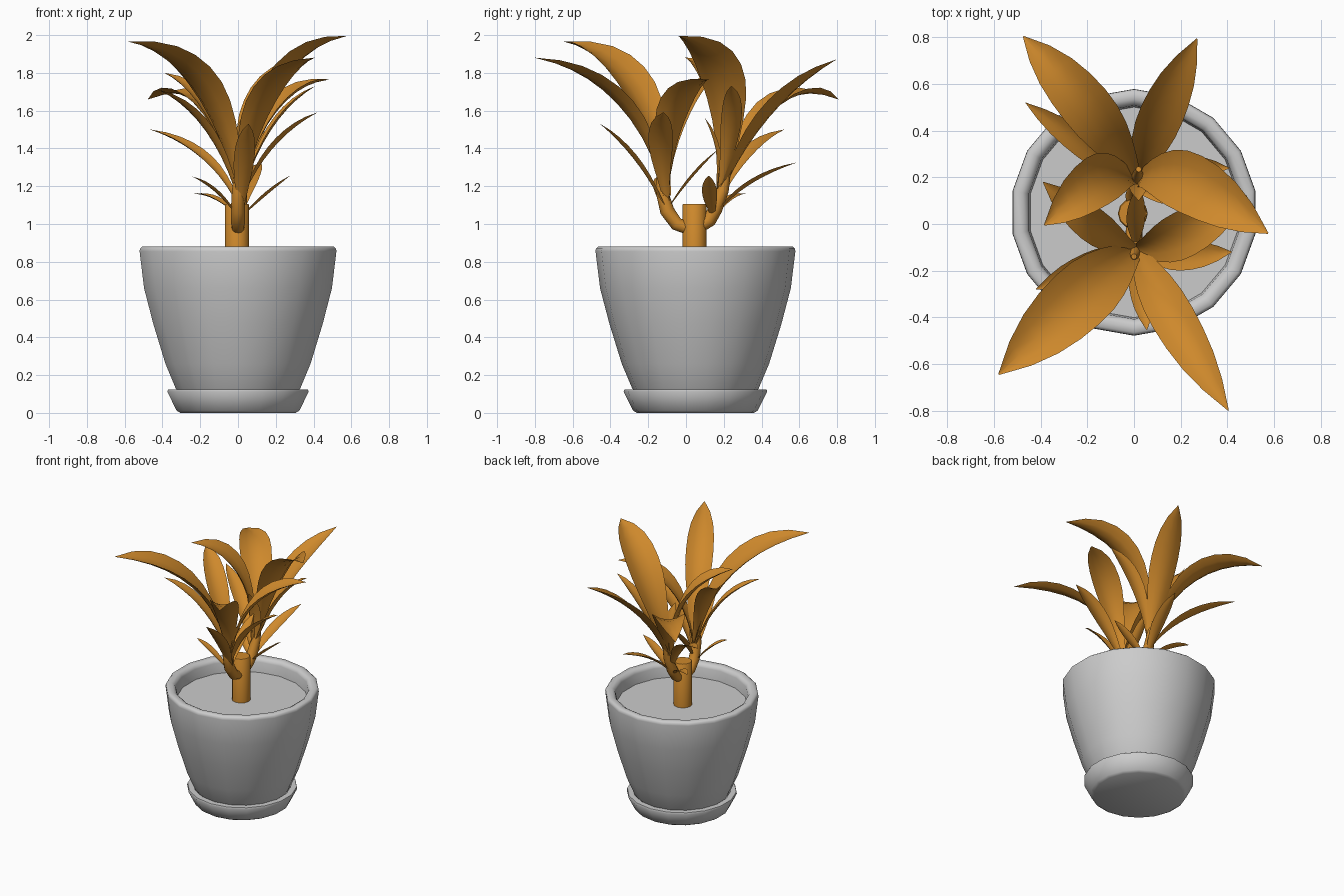
import bpy, bmesh, math
from mathutils import Vector

if "Cube" in bpy.data.objects:
    bpy.data.objects.remove(bpy.data.objects["Cube"])

CENTRE = Vector((0, 0.05, 0))
leaf_mat = bpy.data.materials.new("plant_orange")
leaf_mat.diffuse_color = (0.62, 0.25, 0.025, 1)
leaf_mat.use_nodes = True
leaf_mat.node_tree.nodes["Principled BSDF"].inputs["Base Color"].default_value = leaf_mat.diffuse_color


def finish(name, bm, mat=None, angle=40):
    bmesh.ops.recalc_face_normals(bm, faces=bm.faces)
    me = bpy.data.meshes.new(name)
    bm.to_mesh(me)
    bm.free()
    ob = bpy.data.objects.new(name, me)
    bpy.context.collection.objects.link(ob)
    if mat:
        me.materials.append(mat)
    bpy.ops.object.select_all(action='DESELECT')
    ob.select_set(True)
    bpy.context.view_layer.objects.active = ob
    bpy.ops.object.shade_smooth_by_angle(angle=math.radians(angle))
    return ob


def lathe(name, profile, sides=18):
    bm = bmesh.new()
    vs = [bm.verts.new(CENTRE + Vector((0, r, z))) for r, z in profile]
    es = [bm.edges.new(p) for p in zip(vs, vs[1:])]
    bmesh.ops.spin(bm, geom=vs + es, cent=CENTRE, axis=(0, 0, 1),
                   angle=math.tau, steps=sides, use_duplicate=False)
    bmesh.ops.remove_doubles(bm, verts=bm.verts, dist=1e-4)
    return finish(name, bm, angle=60)


def tube(name, points, sides=12):
    """Tapered tube through (x, y, z, radius) points."""
    bm = bmesh.new()
    pts = [Vector(p[:3]) for p in points]
    rings = []
    for i, p in enumerate(pts):
        t = (pts[min(i + 1, len(pts) - 1)] - pts[max(i - 1, 0)]).normalized()
        u = t.cross(Vector((1, 0, 0))).normalized()
        v = t.cross(u)
        rings.append([bm.verts.new(p + points[i][3] * (
            u * math.cos(a) + v * math.sin(a)))
            for a in (math.tau * k / sides for k in range(sides))])
    for a, b in zip(rings, rings[1:]):
        for k in range(sides):
            n = (k + 1) % sides
            bm.faces.new((a[k], a[n], b[n], b[k]))
    bm.faces.new(rings[0])
    bm.faces.new(rings[-1])
    return finish(name, bm, leaf_mat)


def leaf(name, base, ctrl, tip, half):
    """Folded blade swept along a quadratic curve."""
    base, ctrl, tip = Vector(base), Vector(ctrl), Vector(tip)
    flat = tip - base
    flat.z = 0
    side = flat.cross(Vector((0, 0, 1))).normalized()
    widths = [.2, .34, .5, .68, .85, .97, 1, .95, .8, .5, .02]
    n = len(widths) - 1
    bm = bmesh.new()
    rows = []
    for i, w in enumerate(widths):
        t = i / n
        p = base * (1 - t) ** 2 + ctrl * 2 * t * (1 - t) + tip * t * t
        tan = ((ctrl - base) * (1 - t) + (tip - ctrl) * t).normalized()
        up = side.cross(tan).normalized()
        rows.append([bm.verts.new(p + side * half * w * s + up * half * w * 0.35 * s * s)
                     for s in (-1, -0.5, 0, 0.5, 1)])
    for a, b in zip(rows, rows[1:]):
        for k in range(4):
            bm.faces.new((a[k], a[k + 1], b[k + 1], b[k]))
    return finish(name, bm, leaf_mat, 60)


# Pot, soil and saucer
lathe("pot", [(0, .06), (.29, .06), (.335, .13), (.39, .26), (.455, .47), (.505, .66),
              (.529, .855), (.527, .87), (.515, .88), (.485, .88), (.465, .868),
              (.458, .85), (.45, .76)])
lathe("soil", [(0, .775), (.452, .775)])
lathe("saucer", [(0, 0), (.31, 0), (.33, .012), (.38, .112), (.376, .125), (.335, .125),
                 (.315, .06)])

# Trunk and its two side shoots
tube("trunk", [(-.005, .045, .765, .064), (-.005, .045, 1.1, .064), (-.005, .045, 1.105, .06)])
tube("front_shoot", [(0, .02, .975, .034), (0, -.05, 1.0, .036), (0, -.1, 1.07, .038),
                     (0, -.13, 1.18, .032), (0, -.14, 1.33, .012)])
tube("back_shoot", [(0, .07, .985, .034), (0, .125, 1.02, .036), (.01, .155, 1.08, .038),
                    (.015, .195, 1.18, .032), (.02, .235, 1.36, .012)])

# Leaves: base height, curve control point, tip, half width
front = [
    (1.15, (-.12, -.20, 1.88), (-.58, -.645, 1.965), .14),
    (1.12, (.06, -.24, 1.76), (.405, -.80, 1.88), .095),
    (1.10, (-.12, -.15, 1.57), (-.42, -.28, 1.71), .06),
    (1.15, (-.12, -.08, 1.68), (-.39, .18, 1.80), .075),
    (1.02, (.03, -.22, 1.33), (.055, -.455, 1.53), .055),
    (1.10, (.14, -.16, 1.44), (.42, -.12, 1.59), .065),
    (1.15, (.13, -.12, 1.72), (.485, .12, 1.765), .10),
    (1.02, (-.10, -.15, 1.18), (-.24, -.15, 1.25), .035),
    (1.08, (.0, .0, 1.22), (.02, .165, 1.39), .04),
]
back = [
    (1.15, (-.10, .42, 1.82), (-.475, .805, 1.66), .11),
    (1.12, (.06, .37, 1.62), (.27, .795, 1.87), .095),
    (1.08, (-.12, .27, 1.39), (-.465, .52, 1.50), .055),
    (1.03, (-.10, .22, 1.15), (-.23, .315, 1.16), .035),
    (1.15, (.14, .30, 1.90), (.575, -.04, 1.995), .13),
    (1.15, (-.10, .30, 1.80), (-.385, -.005, 1.88), .11),
    (1.12, (.14, .27, 1.57), (.41, .24, 1.73), .055),
    (1.03, (.12, .12, 1.13), (.275, .12, 1.255), .04),
    (1.03, (.05, .28, 1.22), (.12, .585, 1.325), .045),
    (1.10, (.03, .20, 1.36), (.02, .10, 1.56), .045),
]
for label, rows, (y0, y1) in (("front", front, (-.09, -.14)), ("back", back, (.15, .24))):
    for i, (z, ctrl, tip, half) in enumerate(rows, 1):
        y = y0 + (y1 - y0) * (z - 1.05) / 0.3
        leaf(f"{label}_leaf_{i}", (.01, y, z), ctrl, tip, half)
